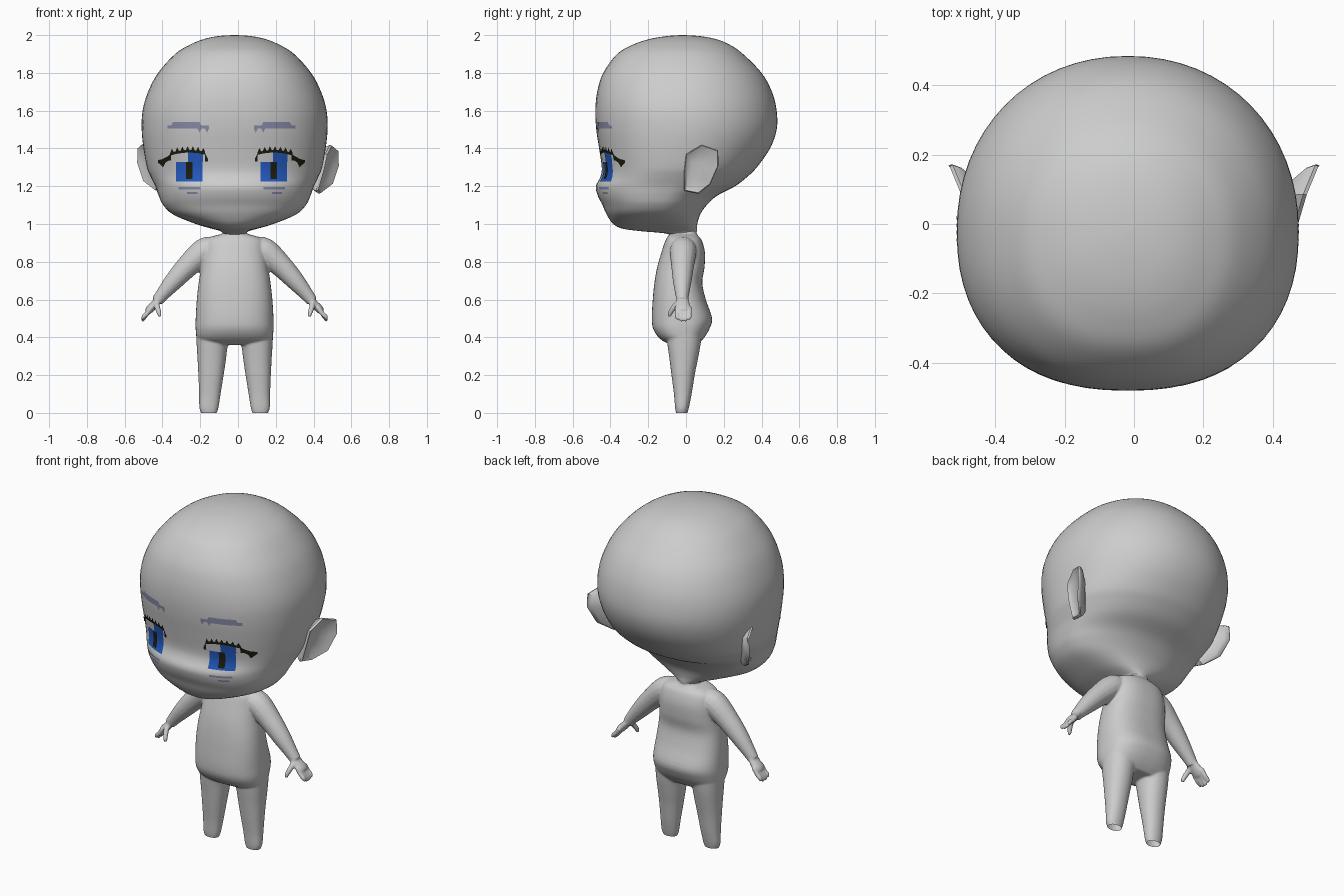
import bpy, bmesh, math
from mathutils import Vector
from mathutils.bvhtree import BVHTree

if "Cube" in bpy.data.objects:
    bpy.data.objects.remove(bpy.data.objects["Cube"])

CX = -0.018  # the figure's own middle line


def material(name, rgb):
    m = bpy.data.materials.new(name)
    m.use_nodes = True
    m.diffuse_color = (*rgb, 1)
    m.node_tree.nodes["Principled BSDF"].inputs["Base Color"].default_value = (*rgb, 1)
    return m


skin = material("grey skin", (0.6, 0.61, 0.6))
blue = material("iris blue", (0.017, 0.1, 0.52))
dark = material("lash black", (0.012, 0.012, 0.005))
slate = material("brow slate", (0.25, 0.26, 0.4))


def finish(bm, name, mat, angle=None):
    mesh = bpy.data.meshes.new(name)
    bm.to_mesh(mesh)
    bm.free()
    mesh.materials.append(mat)
    ob = bpy.data.objects.new(name, mesh)
    bpy.context.collection.objects.link(ob)
    for p in mesh.polygons:
        p.use_smooth = True
    if angle:
        bpy.ops.object.select_all(action='DESELECT')
        ob.select_set(True)
        bpy.context.view_layer.objects.active = ob
        bpy.ops.object.shade_smooth_by_angle(angle=math.radians(angle))
    return ob


def spline(rows, steps):
    """Smooth curve through rows of values."""
    rows = [Vector(r) for r in rows]
    out = []
    for i in range(len(rows) - 1):
        a, b, c, d = rows[max(i - 1, 0)], rows[i], rows[i + 1], rows[min(i + 2, len(rows) - 1)]
        for k in range(steps):
            t = k / steps
            out.append(b + (c - a) * t / 2 + (2 * a - 5 * b + 4 * c - d) * t * t / 2
                       + (3 * b - a - 3 * c + d) * t ** 3 / 2)
    return out + [rows[-1]]


def skin_rings(bm, rings):
    loops = [[bm.verts.new(p) for p in r] for r in rings]
    for a, b in zip(loops, loops[1:]):
        for i in range(len(a)):
            j = (i + 1) % len(a)
            bm.faces.new((a[i], a[j], b[j], b[i]))
    bm.faces.new(loops[0][::-1])
    bm.faces.new(loops[-1])


def section(z, half, front, back, mid, x=0.0, nf=2.3, nb=2.1, count=64):
    """Horizontal rounded outline with its widest point at y = mid."""
    pts = []
    for i in range(count):
        a = math.tau * i / count
        c, s = math.cos(a), math.sin(a)
        n = nb if s > 0 else nf
        depth = back - mid if s > 0 else mid - front
        pts.append((CX + x + half * math.copysign(abs(c) ** (2 / n), c),
                    mid + depth * math.copysign(abs(s) ** (2 / n), s), z))
    return pts


def tube(bm, path, flat=1.0, count=16):
    """Round limb along (x, y, z, radius) points."""
    rows = spline(path, 4)
    pts = [Vector(r[:3]) for r in rows]
    rings = []
    for i, p in enumerate(pts):
        d = (pts[min(i + 1, len(pts) - 1)] - pts[max(i - 1, 0)]).normalized()
        side = Vector((0, 1, 0))
        side = (side - d * side.dot(d)).normalized()
        up = d.cross(side)
        r = rows[i][3]
        rings.append([p + side * r * math.cos(math.tau * k / count)
                      + up * r * flat * math.sin(math.tau * k / count) for k in range(count)])
    skin_rings(bm, rings)


# Head: z, half width, front y, back y, widest y
HEAD = [
    (0.9, .062, -.085, .055, -.015), (0.945, .062, -.088, .055, -.015),
    (0.962, .075, -.24, .057, -.05), (0.975, .12, -.335, .058, -.1),
    (1.0, .205, -.385, .06, -.13), (1.05, .325, -.42, .075, -.14),
    (1.1, .378, -.442, .11, -.13), (1.15, .402, -.467, .165, -.11),
    (1.2, .42, -.477, .26, -.08), (1.25, .444, -.453, .325, -.06),
    (1.3, .464, -.446, .375, -.04), (1.4, .482, -.46, .445, -.03),
    (1.5, .492, -.475, .48, -.02), (1.6, .487, -.48, .48, -.02),
    (1.7, .458, -.47, .455, -.02), (1.8, .405, -.438, .4, -.02),
    (1.9, .315, -.365, .302, -.02), (1.95, .235, -.28, .23, -.02),
    (1.98, .16, -.19, .155, -.02), (1.995, .085, -.1, .07, -.02),
    (2.0, .008, -.028, -.012, -.02)]
bm = bmesh.new()
skin_rings(bm, [section(*r) for r in spline(HEAD, 4)])
bmesh.ops.recalc_face_normals(bm, faces=bm.faces)
face_surface = BVHTree.FromBMesh(bm)
finish(bm, "head", skin)

# Body: torso, legs, arms and fingers fused into one soft surface
TORSO = [
    (0.98, .06, -.08, .05, -.015), (0.95, .066, -.086, .056, -.015),
    (0.935, .115, -.095, .067, -.015), (0.91, .155, -.11, .085, -.015),
    (0.85, .168, -.13, .1, -.01), (0.77, .178, -.153, .098, -.02),
    (0.69, .19, -.167, .086, -.03), (0.6, .2, -.176, .105, -.03),
    (0.5, .206, -.181, .138, -.02), (0.44, .206, -.172, .122, -.02),
    (0.39, .195, -.135, .09, -.015), (0.36, .15, -.08, .06, -.01)]
LEG = [(0.46, .1, -.11, .09, .106), (0.36, .083, -.098, .077, .118),
       (0.28, .075, -.087, .062, .121), (0.2, .067, -.077, .046, .125),
       (0.1, .057, -.064, .03, .131), (0.03, .051, -.058, .016, .136),
       (0.0, .042, -.053, .008, .136), (-0.03, .03, -.045, 0, .136)]
bm = bmesh.new()
skin_rings(bm, [section(*r, nf=2.5, nb=2.5) for r in spline(TORSO, 4)])
for s in (-1, 1):
    skin_rings(bm, [section(z, h, f, b, (f + b) / 2, x=s * x, count=32)
                    for z, h, f, b, x in spline(LEG, 4)])

    def limb(points, flat=1.0):
        tube(bm, [(CX + s * x, y, z, r) for x, y, z, r in points], flat)

    limb([(.1, -.015, .87, .062), (.16, -.015, .855, .071), (.25, -.018, .775, .06),
          (.32, -.02, .7, .05), (.38, -.02, .63, .037), (.41, -.02, .592, .031)])
    limb([(.395, -.02, .61, .03), (.42, -.018, .58, .037), (.448, -.015, .55, .04),
          (.458, -.015, .535, .032)], 0.55)
    # four fingers and a thumb
    for k in range(4):
        y = -.047 + .022 * k
        drop = .01 if k in (0, 3) else 0
        limb([(.44, y, .56, .013), (.465, y, .525, .013),
              (.482, y, .5 + drop, .012), (.488, y, .484 + drop, .007)])
    limb([(.415, -.03, .59, .016), (.41, -.062, .562, .015),
          (.4, -.083, .53, .013), (.396, -.09, .508, .008)])
bmesh.ops.recalc_face_normals(bm, faces=bm.faces)
body = finish(bm, "body", skin)
remesh = body.modifiers.new("fuse", 'REMESH')
remesh.mode = 'VOXEL'
remesh.voxel_size = 0.0055
soften = body.modifiers.new("soften", 'SMOOTH')
soften.factor = 0.5
soften.iterations = 8
fused = bpy.data.meshes.new_from_object(body.evaluated_get(bpy.context.evaluated_depsgraph_get()))
body.modifiers.clear()
# The feet are cut off open at the ground
bm = bmesh.new()
bm.from_mesh(fused)
bmesh.ops.bisect_plane(bm, geom=bm.verts[:] + bm.edges[:] + bm.faces[:],
                       plane_co=(0, 0, 0), plane_no=(0, 0, 1), clear_inner=True)
bm.to_mesh(body.data)
bm.free()
for p in body.data.polygons:
    p.use_smooth = True

# Ears: flared dishes, rim given as x, y, z
RIM = [(.495, .085, 1.42), (.53, .17, 1.39), (.533, .172, 1.31), (.5, .128, 1.21),
       (.435, .065, 1.16), (.42, -.01, 1.175), (.45, -.01, 1.28), (.47, 0, 1.37)]
for s, name in ((1, "left_ear"), (-1, "right_ear")):
    rim = [Vector(p) for p in RIM]
    mid = sum(rim, Vector()) / len(rim)

    def ring(scale, shift):
        return [((mid.x + (p.x - mid.x) * scale + shift[0]) * s, mid.y + (p.y - mid.y) * scale + shift[1],
                 mid.z + (p.z - mid.z) * scale + (0.015 if s < 0 else 0)) for p in rim]

    bm = bmesh.new()
    skin_rings(bm, [ring(.55, (-.075, -.02)), ring(.9, (-.03, 0)), ring(1, (-.008, 0)), ring(.96, (.003, 0)),
                    ring(.75, (-.012, -.005)), ring(.4, (-.024, -.01))])
    bmesh.ops.recalc_face_normals(bm, faces=bm.faces)
    finish(bm, name, skin, 40)


# Painted face: thin plates laid on the head
def plate(name, mat, columns, lift=0.002, rows=5):
    """Columns of (x, low z, high z) dropped onto the face."""
    bm = bmesh.new()
    grid = []
    for x, lo, hi in columns:
        line = []
        for k in range(rows + 1):
            z = lo + (hi - lo) * k / rows
            hit = face_surface.ray_cast(Vector((x, -2, z)), Vector((0, 1, 0)))[0]
            line.append(bm.verts.new(hit - Vector((0, lift, 0))))
        grid.append(line)
    for a, b in zip(grid, grid[1:]):
        for k in range(rows):
            f = bm.faces.new((a[k], b[k], b[k + 1], a[k + 1]))
            f.normal_update()
            if f.normal.y > 0:
                f.normal_flip()
    finish(bm, name, mat)


def span(a, b, n):
    return [a + (b - a) * i / n for i in range(n + 1)]


for s, side in ((1, "left"), (-1, "right")):
    eye = -0.035 + s * 0.224

    # iris with a notched highlight at its upper corner
    plate(side + "_iris", blue, [(x, 1.226, 1.328) for x in span(eye - .07, eye + .07, 8)])
    plate(side + "_iris_top", blue,
          [(x, 1.328, 1.385 - 3 * (x - eye - .02) ** 2) for x in span(eye - .005, eye + .074, 6)])
    plate(side + "_pupil", dark, [(x, 1.237, 1.328) for x in span(eye - .016, eye + .018, 3)], 0.004)

    # upper lash: arched band with spikes, then a ragged outer corner
    band = []
    for i, u in enumerate(span(-.085, .1, 20)):
        z = 1.378 - 1.6 * u * u
        band.append((eye + s * u, z, z + (.034 if i % 3 == 1 else .014)))
    plate(side + "_lash", dark, band, 0.005, 2)
    plate(side + "_lash_inner", dark, [(eye - s * u, 1.33, 1.375 - 2 * (u - .085)) for u in (.085, .093, .1)], 0.005)
    corner = [(.095, 1.335, 1.375), (.11, 1.335, 1.36), (.125, 1.325, 1.352),
              (.138, 1.3, 1.345), (.147, 1.31, 1.342), (.165, 1.325, 1.338)]
    plate(side + "_lash_corner", dark, [(eye + s * u, a, b) for u, a, b in corner], 0.005)

    # brow with a toothed lower edge
    brow = []
    for i, u in enumerate(span(-.105, .115, 22)):
        brow.append((eye + s * u, 1.505 - (.022 if i % 4 == 1 and i < 9 else 0), 1.54 if -.06 < u < .09 else 1.522))
    plate(side + "_brow", slate, brow, rows=2)

    # faint lines under the eye
    plate(side + "_lower_line", slate, [(x, 1.183, 1.195) for x in span(eye - .055, eye + .06, 8)], rows=1)
    plate(side + "_lower_dash", slate, [(x, 1.16, 1.17) for x in span(eye - .01, eye + .045, 4)], rows=1)
